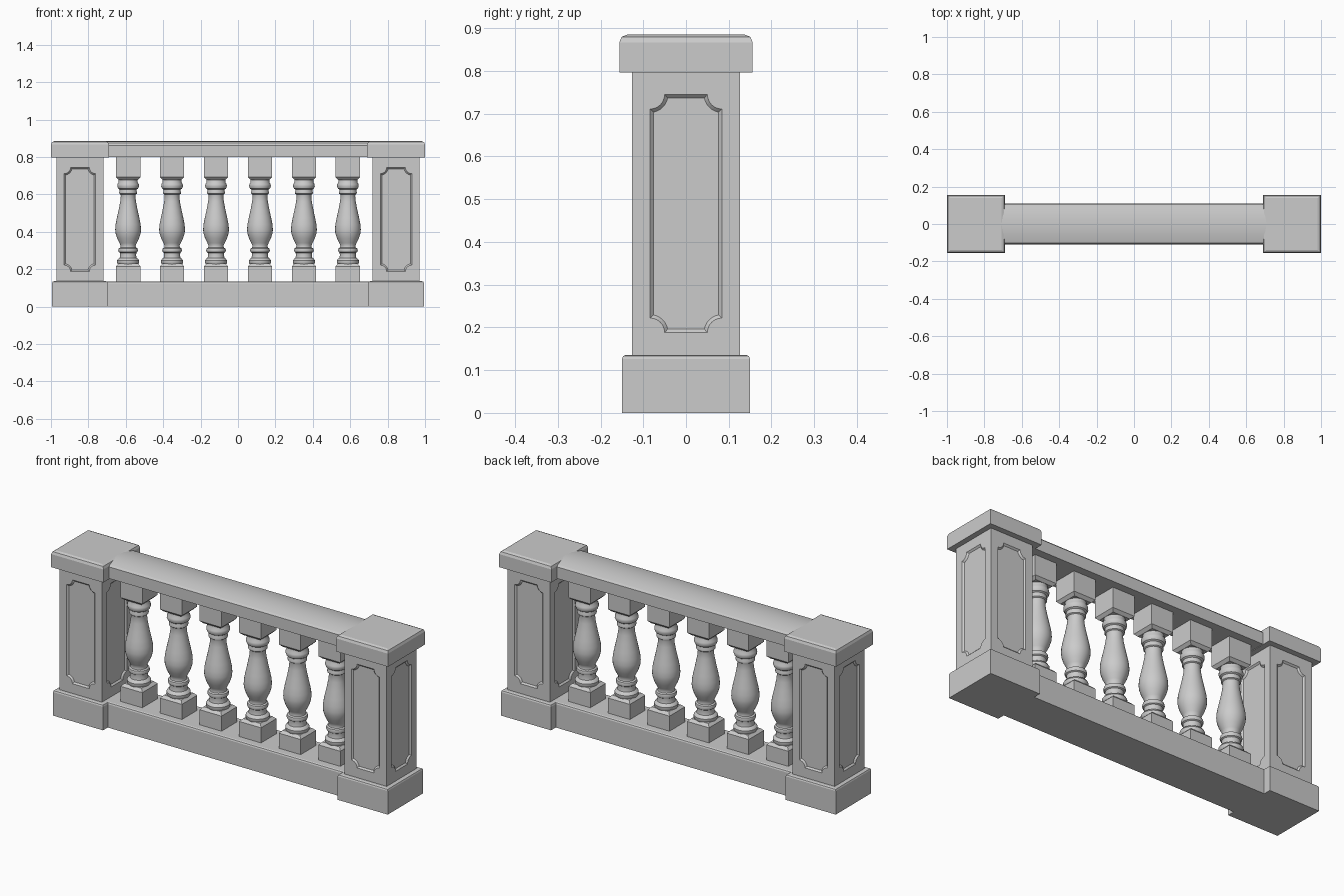
import bpy, bmesh
from math import sin, cos, pi, asin
from mathutils import Matrix

if "Cube" in bpy.data.objects:
    bpy.data.objects.remove(bpy.data.objects["Cube"])

POST_X = 0.845


def finish(bm, name, loc=(0, 0, 0), angle=None):
    bmesh.ops.remove_doubles(bm, verts=bm.verts, dist=1e-5)
    bmesh.ops.recalc_face_normals(bm, faces=bm.faces)
    me = bpy.data.meshes.new(name)
    bm.to_mesh(me)
    bm.free()
    ob = bpy.data.objects.new(name, me)
    ob.location = loc
    bpy.context.collection.objects.link(ob)
    if angle:
        bpy.ops.object.select_all(action='DESELECT')
        ob.select_set(True)
        bpy.context.view_layer.objects.active = ob
        bpy.ops.object.shade_smooth_by_angle(angle=angle)
    return ob


def add_block(bm, hx, hy, z0, z1, bevel=0.0, top=True, segments=1):
    """Box whose top (or bottom) rim is bevelled."""
    vs = bmesh.ops.create_cube(bm, size=1)['verts']
    for v in vs:
        v.co = (v.co.x * 2 * hx, v.co.y * 2 * hy, z1 if v.co.z > 0 else z0)
    if bevel:
        z = z1 if top else z0
        rim = [e for e in {e for v in vs for e in v.link_edges}
               if all(abs(v.co.z - z) < 1e-6 for v in e.verts)]
        bmesh.ops.bevel(bm, geom=rim, offset=bevel, segments=segments,
                        profile=0.5, affect='EDGES')


def panel_outline(hw, z0, z1, r, inset, n=6):
    """Rectangle with concave quarter-round corners, shrunk by inset."""
    pts, rad = [], r + inset
    a = asin(inset / rad)
    for cx, cz, start in ((-hw, z0, 0), (-hw, z1, -pi / 2),
                          (hw, z1, pi), (hw, z0, pi / 2)):
        for i in range(n + 1):
            t = start + pi / 2 - a - (pi / 2 - 2 * a) * i / n
            pts.append((cx + rad * cos(t), cz + rad * sin(t)))
    # each corner arc runs counter to its neighbour order, so flip it
    out = []
    for k in range(4):
        arc = pts[k * (n + 1):(k + 1) * (n + 1)]
        out += arc[::-1]
    return out


def loop_edges(bm, verts):
    return [bm.edges.new((verts[i], verts[(i + 1) % len(verts)]))
            for i in range(len(verts))]


def post_shaft(name, x):
    """Square shaft with a sunk panel on all four sides."""
    bm = bmesh.new()
    h, z0, z1, depth = 0.126, 0.12, 0.81, 0.008
    for k in range(4):
        rot = Matrix.Rotation(k * pi / 2, 4, 'Z')

        def ring(pts, y):
            return [bm.verts.new(rot @ Matrix.Translation((p, y, q)).to_translation())
                    for p, q in pts]
        outer = ring([(-h, z0), (-h, z1), (h, z1), (h, z0)], -h)
        rim = ring(panel_outline(0.084, 0.188, 0.745, 0.034, 0), -h)
        sunk = ring(panel_outline(0.084, 0.188, 0.745, 0.034, 0.008), -h + depth)
        edges = loop_edges(bm, outer) + loop_edges(bm, rim)
        bmesh.ops.triangle_fill(bm, edges=edges, use_beauty=True)
        n = len(rim)
        for i in range(n):
            j = (i + 1) % n
            bm.faces.new((rim[i], rim[j], sunk[j], sunk[i]))
        bm.faces.new(sunk)
    return finish(bm, name, (x, 0, 0))


# end posts: plinth, panelled shaft, cap
for side, x in (("left", -POST_X), ("right", POST_X)):
    bm = bmesh.new()
    add_block(bm, 0.149, 0.15, 0, 0.136, 0.01, segments=2)
    finish(bm, side + "_post_plinth", (x, 0, 0))
    post_shaft(side + "_post_shaft", x)
    bm = bmesh.new()
    add_block(bm, 0.155, 0.156, 0.797, 0.885, 0.018, segments=2)
    finish(bm, side + "_post_cap", (x, 0, 0))

# bottom rail
bm = bmesh.new()
add_block(bm, 0.75, 0.11, 0, 0.135, 0.01, segments=2)
finish(bm, "bottom_rail")

# handrail with a shallow arched top
half = [(0.107, 0.80), (0.107, 0.862), (0.099, 0.871), (0.072, 0.878),
        (0.036, 0.883)]
profile = half + [(0, 0.885)] + [(-y, z) for y, z in reversed(half)]
bm = bmesh.new()
face = bm.faces.new([bm.verts.new((-0.75, y, z)) for y, z in profile])
ext = bmesh.ops.extrude_face_region(bm, geom=[face], use_keep_orig=True)['geom']
for v in ext:
    if isinstance(v, bmesh.types.BMVert):
        v.co.x = 0.75
finish(bm, "handrail", angle=0.5)

# turned baluster stem, bottom to top (radius, height)
STEM = [(0.054, 0.226), (0.059, 0.235), (0.059, 0.247), (0.052, 0.257),
        (0.045, 0.261), (0.043, 0.273), (0.044, 0.288), (0.050, 0.292),
        (0.053, 0.301), (0.050, 0.312), (0.042, 0.316), (0.040, 0.326),
        (0.046, 0.340), (0.058, 0.364), (0.067, 0.392), (0.069, 0.412),
        (0.067, 0.440), (0.060, 0.475), (0.050, 0.520), (0.042, 0.562),
        (0.039, 0.592), (0.041, 0.600), (0.047, 0.604), (0.048, 0.612),
        (0.045, 0.619), (0.045, 0.626), (0.053, 0.631), (0.058, 0.643),
        (0.057, 0.655), (0.051, 0.664), (0.050, 0.682)]
SIDES = 28


def baluster(name, x):
    bm = bmesh.new()
    rings = [[bm.verts.new((r * cos(2 * pi * i / SIDES), r * sin(2 * pi * i / SIDES), z))
              for i in range(SIDES)] for r, z in STEM]
    for a, b in zip(rings, rings[1:]):
        for i in range(SIDES):
            j = (i + 1) % SIDES
            bm.faces.new((a[i], a[j], b[j], b[i]))
    add_block(bm, 0.065, 0.065, 0.13, 0.23, 0.014)
    add_block(bm, 0.065, 0.065, 0.678, 0.805, 0.014, top=False)
    return finish(bm, name, (x, 0, 0), angle=0.6)


# six evenly spaced balusters
for i in range(6):
    baluster(f"baluster_{i + 1}", (i - 2.5) * 0.235)
